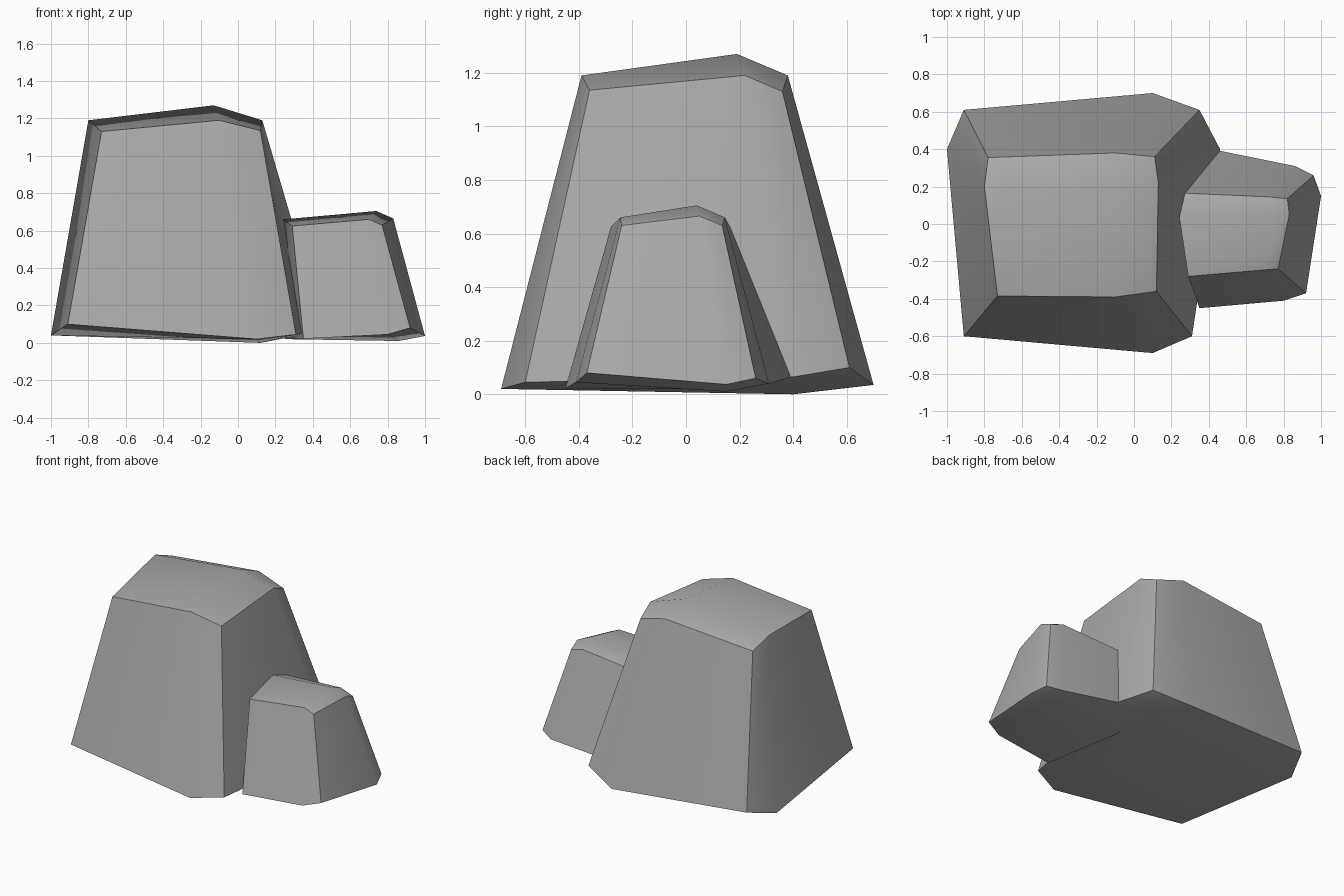
import bpy
import math

cube = bpy.data.objects.get("Cube")
if cube:
    bpy.data.objects.remove(cube, do_unlink=True)

stone = bpy.data.materials.new("stone grey")
stone.use_nodes = True
GREY = (0.4, 0.4, 0.4, 1)
stone.diffuse_color = GREY
stone.node_tree.nodes["Principled BSDF"].inputs["Base Color"].default_value = GREY


def rock(name, bottom, top):
    """Skin two 3x3 point grids (front row first, left to right) into a block."""
    verts = bottom + top
    quads = [(r * 3 + c, r * 3 + c + 1, r * 3 + c + 4, r * 3 + c + 3)
             for r in range(2) for c in range(2)]
    faces = [tuple(reversed(q)) for q in quads]
    faces += [tuple(i + 9 for i in q) for q in quads]
    rim = [0, 1, 2, 5, 8, 7, 6, 3]
    for a, b in zip(rim, rim[1:] + rim[:1]):
        faces.append((a, b, b + 9, a + 9))
    mesh = bpy.data.meshes.new(name)
    mesh.from_pydata(verts, [], faces)
    mesh.materials.append(stone)
    obj = bpy.data.objects.new(name, mesh)
    bpy.context.collection.objects.link(obj)
    bpy.ops.object.select_all(action='DESELECT')
    obj.select_set(True)
    bpy.context.view_layer.objects.active = obj
    bpy.ops.object.shade_smooth_by_angle(angle=math.radians(42))
    return obj


# Tall boulder
rock("large_rock",
     [(-.91, -.60, .10), (.10, -.69, .02), (.31, -.60, .045),
      (-1, .40, .04), (.12, .40, 0), (.46, .40, .065),
      (-.91, .61, .10), (.10, .70, .035), (.35, .61, .10)],
     [(-.73, -.385, 1.13), (-.10, -.39, 1.19), (.12, -.36, 1.135),
      (-.80, .20, 1.19), (-.13, .19, 1.27), (.13, .22, 1.19),
      (-.78, .355, 1.13), (-.10, .38, 1.19), (.11, .36, 1.13)])

# Small boulder leaning against its side
rock("small_rock",
     [(.35, -.45, .022), (.80, -.41, .045), (.92, -.37, .08),
      (.25, .15, .02), (.86, .15, .01), (1, .15, .037),
      (.44, .395, .065), (.86, .31, .04), (.96, .26, .06)],
     [(.29, -.28, .625), (.70, -.245, .66), (.77, -.24, .63),
      (.24, .05, .66), (.74, .04, .705), (.83, .05, .665),
      (.27, .165, .625), (.72, .145, .66), (.82, .135, .63)])
